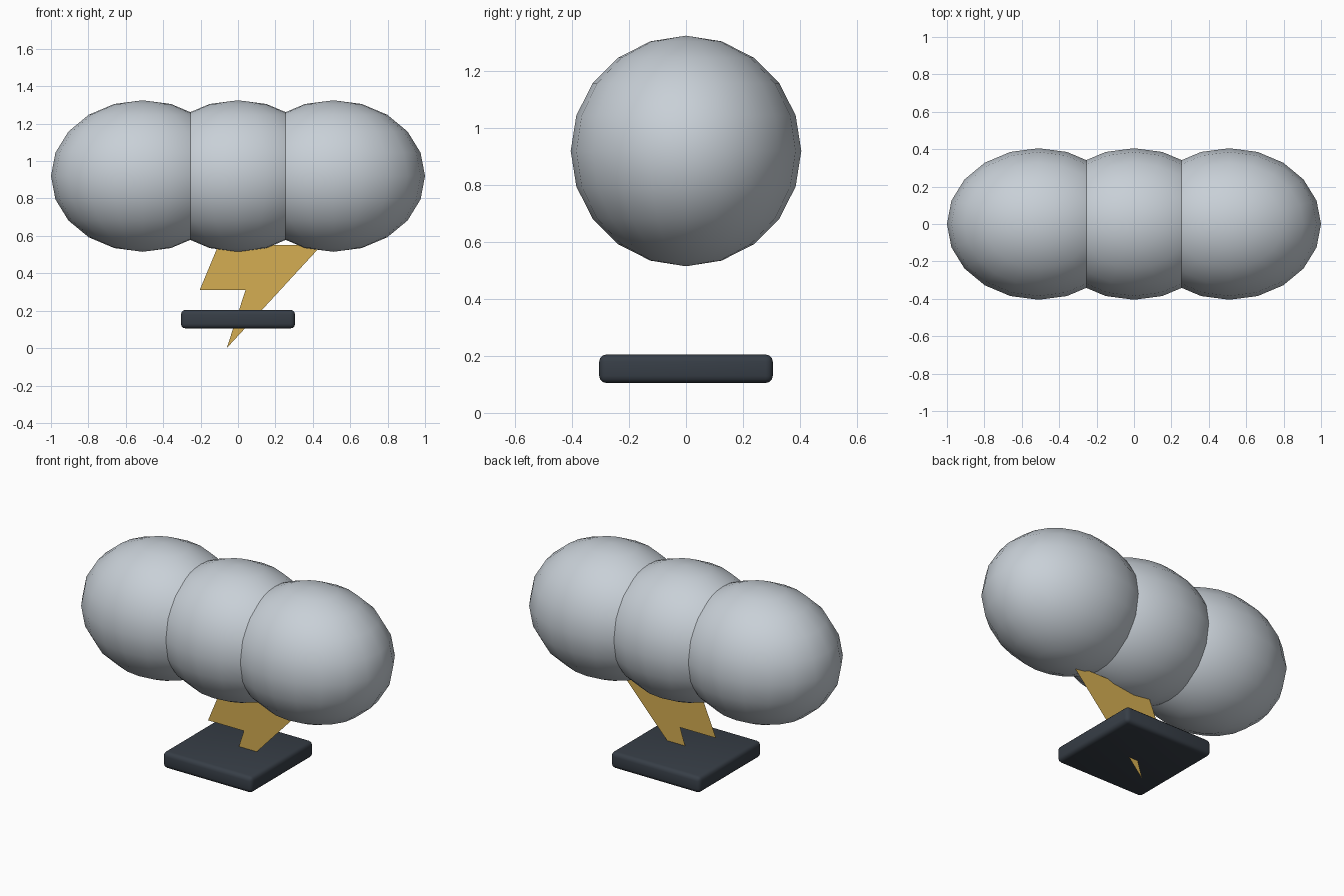
import bpy
import bmesh

if "Cube" in bpy.data.objects:
    bpy.data.objects.remove(bpy.data.objects["Cube"])


def material(name, rgb):
    m = bpy.data.materials.new(name)
    m.diffuse_color = (*rgb, 1.0)
    m.use_nodes = True
    m.node_tree.nodes["Principled BSDF"].inputs["Base Color"].default_value = m.diffuse_color
    return m


def add_object(name, bm, mat, smooth=False):
    mesh = bpy.data.meshes.new(name)
    bm.normal_update()
    for f in bm.faces:
        f.smooth = smooth
    bm.to_mesh(mesh)
    bm.free()
    mesh.materials.append(mat)
    obj = bpy.data.objects.new(name, mesh)
    bpy.context.scene.collection.objects.link(obj)
    return obj


cloud_grey = material("cloud grey", (0.58, 0.63, 0.68))
bolt_gold = material("bolt gold", (0.66, 0.42, 0.085))
base_slate = material("base slate", (0.038, 0.048, 0.062))

# Cloud: three overlapping puffs, stretched sideways
for name, x in (("cloud_puff_left", -0.51), ("cloud_puff_middle", 0.0),
                ("cloud_puff_right", 0.51)):
    bm = bmesh.new()
    bmesh.ops.create_uvsphere(bm, u_segments=20, v_segments=10, radius=1.0)
    bmesh.ops.scale(bm, vec=(0.49, 0.405, 0.405), verts=bm.verts)
    bmesh.ops.translate(bm, vec=(x, 0, 0.92), verts=bm.verts)
    add_object(name, bm, cloud_grey, smooth=True)

# Lightning bolt: a flat sheet facing the front
outline = [(-0.06, 0.0), (0.447, 0.55), (-0.105, 0.55),
           (-0.205, 0.31), (0.04, 0.31)]
bm = bmesh.new()
bm.faces.new([bm.verts.new((x, 0, z)) for x, z in outline])
add_object("lightning_bolt", bm, bolt_gold)

# Base: square slab with rounded edges
bm = bmesh.new()
bmesh.ops.create_cube(bm, size=1.0)
bmesh.ops.scale(bm, vec=(0.61, 0.61, 0.10), verts=bm.verts)
bmesh.ops.translate(bm, vec=(0, 0, 0.155), verts=bm.verts)
bmesh.ops.bevel(bm, geom=bm.edges[:], offset=0.025, segments=3,
                profile=0.5, affect='EDGES')
base = add_object("base_slab", bm, base_slate)
bpy.context.view_layer.objects.active = base
base.select_set(True)
bpy.ops.object.shade_smooth_by_angle()
